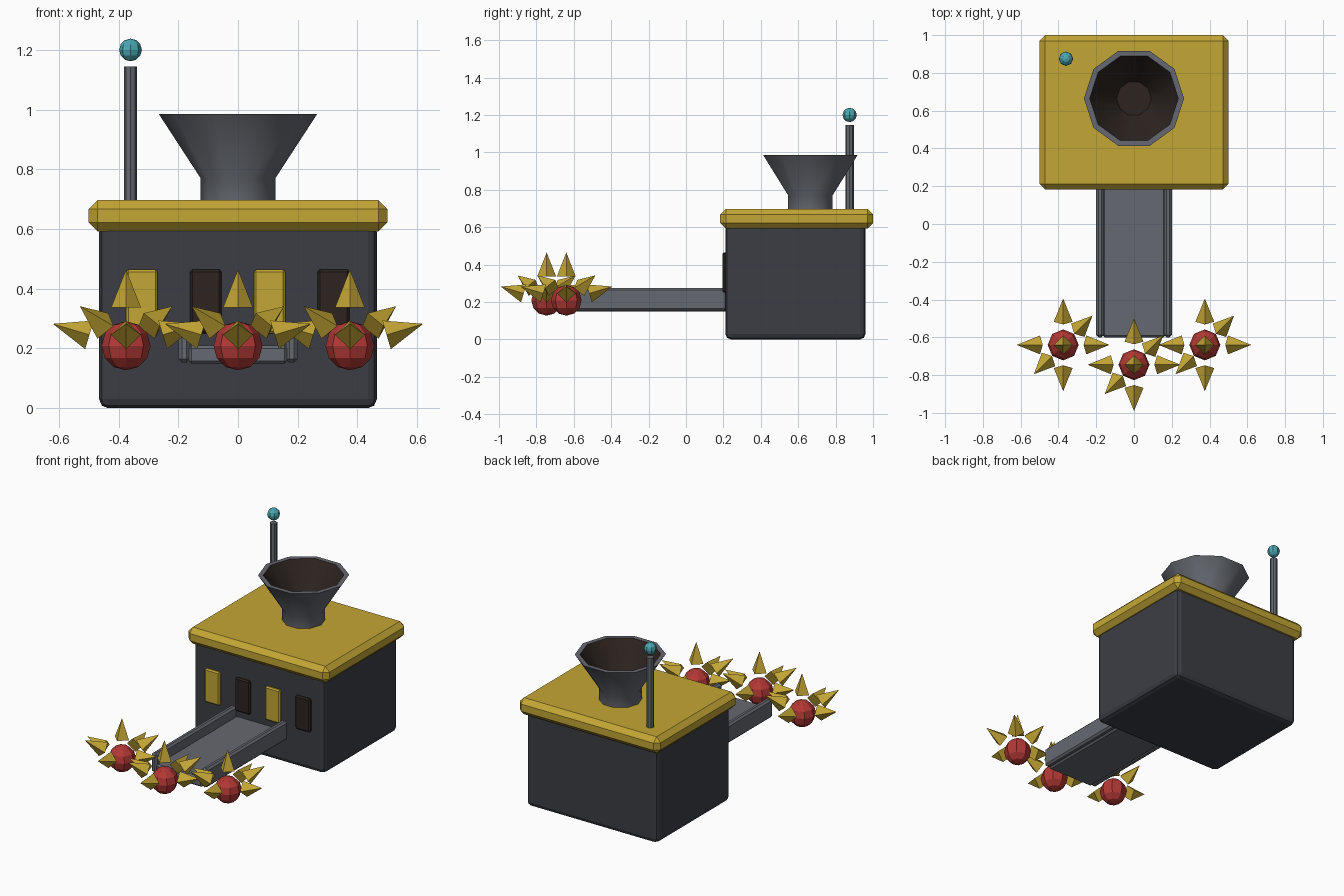
import bpy, bmesh
from math import radians, cos, sin, pi
from mathutils import Vector

if "Cube" in bpy.data.objects:
    bpy.data.objects.remove(bpy.data.objects["Cube"])


def material(name, rgb):
    m = bpy.data.materials.new(name)
    m.diffuse_color = (*rgb, 1)
    m.use_nodes = True
    m.node_tree.nodes["Principled BSDF"].inputs["Base Color"].default_value = m.diffuse_color
    return m


DARK = material("dark_metal", (0.045, 0.048, 0.058))
STEEL = material("steel", (0.13, 0.14, 0.16))
GOLD = material("gold", (0.55, 0.38, 0.035))
SOOT = material("soot", (0.025, 0.017, 0.014))
RED = material("red", (0.45, 0.04, 0.035))
TEAL = material("teal", (0.07, 0.38, 0.44))


def finish(name, bm, *mats):
    bmesh.ops.recalc_face_normals(bm, faces=bm.faces)
    me = bpy.data.meshes.new(name)
    bm.to_mesh(me)
    bm.free()
    for m in mats:
        me.materials.append(m)
    ob = bpy.data.objects.new(name, me)
    bpy.context.collection.objects.link(ob)
    return ob


def box(name, lo, hi, mat, bevel=0.0, segments=1):
    lo, hi = Vector(lo), Vector(hi)
    bm = bmesh.new()
    bmesh.ops.create_cube(bm, size=1)
    bmesh.ops.scale(bm, vec=hi - lo, verts=bm.verts)
    bmesh.ops.translate(bm, vec=(lo + hi) / 2, verts=bm.verts)
    ob = finish(name, bm, mat)
    if bevel:
        b = ob.modifiers.new("bevel", 'BEVEL')
        b.width, b.segments = bevel, segments
    return ob


def ball(name, centre, radius, mat):
    bm = bmesh.new()
    bmesh.ops.create_uvsphere(bm, u_segments=8, v_segments=6, radius=radius)
    bmesh.ops.translate(bm, vec=centre, verts=bm.verts)
    return finish(name, bm, mat)


def smooth(ob, angle):
    bpy.ops.object.select_all(action='DESELECT')
    ob.select_set(True)
    bpy.context.view_layer.objects.active = ob
    bpy.ops.object.shade_smooth_by_angle(angle=radians(angle))


# building and roof slab
box("building", (-0.465, 0.21, 0), (0.465, 0.96, 0.62), DARK, 0.03, 2)
box("roof", (-0.5, 0.183, 0.592), (0.5, 1.0, 0.698), GOLD, 0.03)

# alternating lit and dark windows
for i, x in enumerate((-0.322, -0.108, 0.106, 0.32)):
    box(f"window_{i + 1}", (x - 0.053, 0.195, 0.25), (x + 0.053, 0.225, 0.465),
        SOOT if i % 2 else GOLD, 0.008)

# conveyor tray with side rails
box("chute_floor", (-0.165, -0.6, 0.148), (0.165, 0.22, 0.21), STEEL, 0.01)
for side, s in (("left", -1), ("right", 1)):
    box(f"chute_rail_{side}", (s * 0.18 - 0.02, -0.6, 0.153),
        (s * 0.18 + 0.02, 0.22, 0.275), STEEL, 0.012)

# funnel: ten-sided lathe, dark inside
profile = [(0.125, 0.68), (0.125, 0.77), (0.265, 0.985), (0.235, 0.985), (0.092, 0.775)]
bm = bmesh.new()
N = 10
rings = [[bm.verts.new((r * cos(2 * pi * k / N), 0.665 + r * sin(2 * pi * k / N), z))
          for k in range(N)] for r, z in profile]
for j, (a, b) in enumerate(zip(rings, rings[1:])):
    for k in range(N):
        f = bm.faces.new((a[k], a[(k + 1) % N], b[(k + 1) % N], b[k]))
        f.material_index = int(j == 3)
bm.faces.new(rings[-1]).material_index = 1
bm.faces.new(rings[0])
smooth(finish("funnel", bm, STEEL, SOOT), 38)

# antenna mast and tip
bm = bmesh.new()
bmesh.ops.create_cone(bm, cap_ends=True, segments=8, radius1=0.022, radius2=0.022, depth=0.465)
bmesh.ops.translate(bm, vec=(-0.36, 0.875, 0.9125), verts=bm.verts)
finish("antenna_mast", bm, STEEL)
ball("antenna_tip", (-0.36, 0.875, 1.2), 0.038, TEAL)

# spiked balls: each a red core ringed by floating four-sided spikes
directions = [(0, 0, 1), (1, 0, 0.3), (-1, 0, 0.3), (0, 1, 0.3), (0, -1, 0.3),
              (0.7, 0.7, 0.6), (-0.7, -0.7, 0.6)]
for n, (x, y) in enumerate(((-0.375, -0.64), (0, -0.745), (0.375, -0.64)), 1):
    centre = Vector((x, y, 0.209))
    ball(f"spiked_core_{n}", centre, 0.082, RED)
    bm = bmesh.new()
    for d in directions:
        d = Vector(d).normalized()
        cone = bmesh.ops.create_cone(bm, cap_ends=True, segments=4, radius1=0.05,
                                     radius2=0, depth=0.128)["verts"]
        rot = d.to_track_quat('Z', 'Y').to_matrix()
        bmesh.ops.rotate(bm, matrix=rot, verts=cone)
        bmesh.ops.translate(bm, vec=centre + d * 0.192, verts=cone)
    finish(f"spikes_{n}", bm, GOLD)
